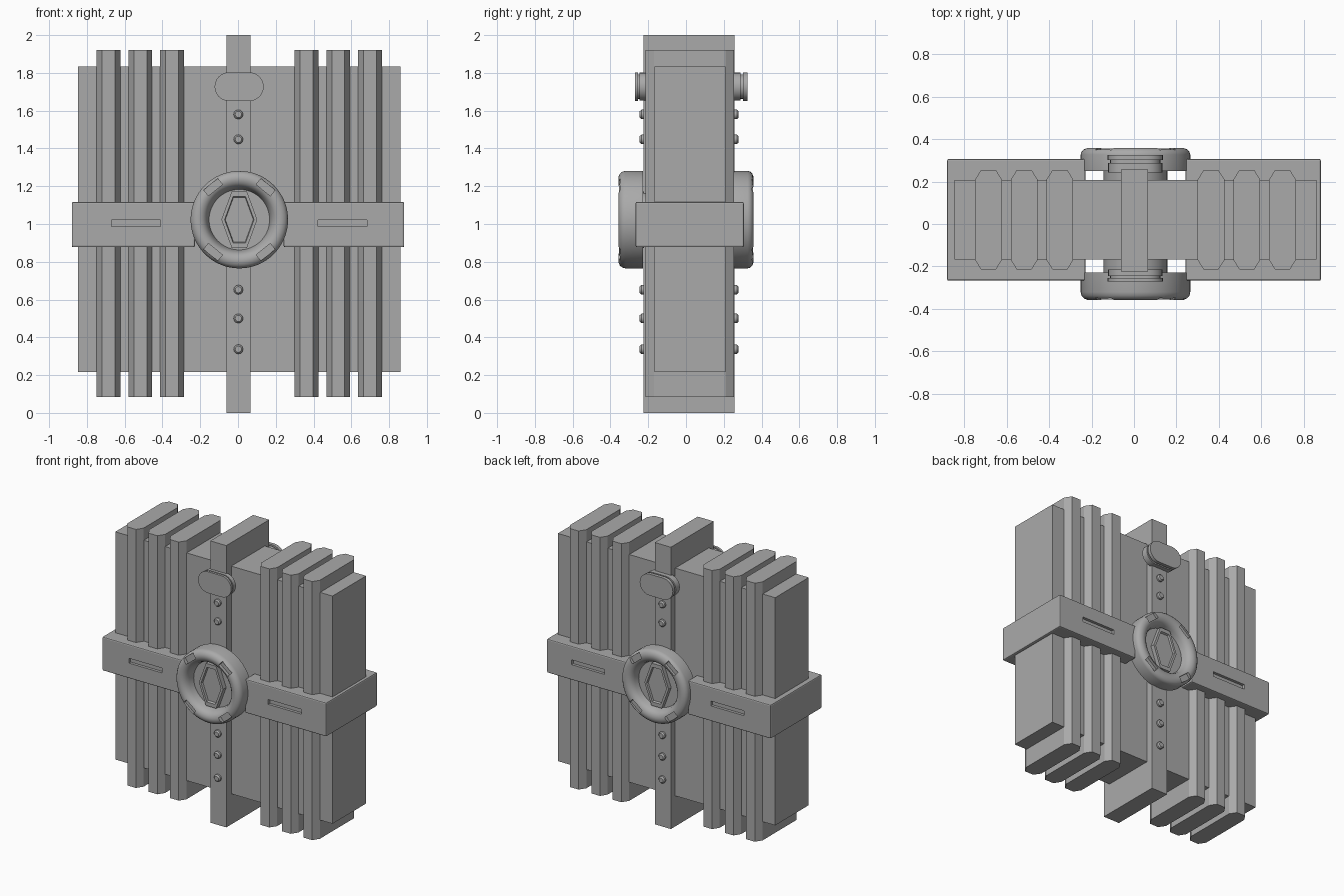
import bpy, bmesh, math
from mathutils import Matrix, Vector

if "Cube" in bpy.data.objects:
    bpy.data.objects.remove(bpy.data.objects["Cube"], do_unlink=True)

GREY = (0.4, 0.4, 0.4, 1.0)
mat = bpy.data.materials.new("mid grey")
mat.use_nodes = True
mat.diffuse_color = GREY
mat.node_tree.nodes["Principled BSDF"].inputs["Base Color"].default_value = GREY

CX, CY = 0.007, 0.02     # centre of the case
HUB_Z = 1.023            # height of the round emblem


def make(name, bm, matrix=None, smooth=False):
    bmesh.ops.recalc_face_normals(bm, faces=bm.faces)
    if matrix:
        bm.transform(matrix)
    mesh = bpy.data.meshes.new(name)
    bm.to_mesh(mesh)
    bm.free()
    mesh.materials.append(mat)
    obj = bpy.data.objects.new(name, mesh)
    bpy.context.collection.objects.link(obj)
    if smooth:
        select(obj)
        bpy.ops.object.shade_smooth_by_angle(angle=math.radians(35))
    return obj


def select(obj):
    bpy.ops.object.select_all(action='DESELECT')
    obj.select_set(True)
    bpy.context.view_layer.objects.active = obj


def box_bm(lo, hi, bevel=0):
    bm = bmesh.new()
    bmesh.ops.create_cube(bm, size=1)
    lo, hi = Vector(lo), Vector(hi)
    bm.transform(Matrix.Translation((lo + hi) / 2) @ Matrix.Diagonal((*(hi - lo), 1)))
    if bevel:
        bmesh.ops.bevel(bm, geom=bm.edges[:], offset=bevel, segments=2,
                        profile=0.5, affect='EDGES')
    return bm


def loft(rings, caps=True):
    """Skin a stack of closed loops with equal point counts."""
    bm = bmesh.new()
    loops = [[bm.verts.new(p) for p in ring] for ring in rings]
    n = len(loops[0])
    for a, b in zip(loops, loops[1:]):
        for i in range(n):
            j = (i + 1) % n
            bm.faces.new((a[i], a[j], b[j], b[i]))
    if caps:
        bm.faces.new(loops[0][::-1])
        bm.faces.new(loops[-1])
    return bm


def lathe(profile, sides):
    return loft([[(r * math.cos(t), r * math.sin(t), h)
                  for t in (2 * math.pi * i / sides for i in range(sides))]
                 for r, h in profile])


def cut(obj, cutters):
    for c in cutters:
        mod = obj.modifiers.new("recess", 'BOOLEAN')
        mod.operation, mod.solver, mod.object = 'DIFFERENCE', 'EXACT', c
        select(obj)
        bpy.ops.object.modifier_apply(modifier=mod.name)
        bpy.data.objects.remove(c, do_unlink=True)


def facing(side, x, y, z):
    """Place a part so its local z points out of the front or back."""
    turn = 0 if side == "front" else math.pi
    return (Matrix.Translation((x, y, z)) @ Matrix.Rotation(turn, 4, 'Z')
            @ Matrix.Rotation(math.pi / 2, 4, 'X'))


# Main block and central spine
make("body", box_bm((-0.846, -0.168, 0.217), (0.86, 0.208, 1.833)))
make("spine", box_bm((-0.061, -0.224, 0), (0.065, 0.257, 2)))

# Chamfered vertical slats
W, FLAT, D, STEP = 0.063, 0.034, 0.235, 0.19
outline = [(W, STEP), (FLAT, D), (-FLAT, D), (-W, STEP),
           (-W, -STEP), (-FLAT, -D), (FLAT, -D), (W, -STEP)]
for side, label in ((-1, "right"), (1, "left")):
    for k, x in enumerate((0.356, 0.524, 0.692)):
        cx = CX + side * x
        make(f"{label}_slat_{k + 1}",
             loft([[(cx + px, CY + py, z) for px, py in outline]
                   for z in (0.085, 1.92)]))

# Belt halves with slots on both faces
for side, label in ((-1, "right"), (1, "left")):
    xs = sorted((side * 0.88, CX + side * 0.235))
    belt = make(f"{label}_belt", box_bm((xs[0], -0.267, 0.877),
                                        (xs[1], 0.306, 1.117), 0.008))
    sx = CX + side * 0.547
    cut(belt, [make("slot_cutter", box_bm((sx - 0.13, y - 0.02, 0.986),
                                          (sx + 0.13, y + 0.02, 1.02)))
               for y in (-0.267, 0.306)])

# Axle drum linking both emblems
make("axle_drum", lathe([(0.15, -0.25), (0.15, 0.28)], 48),
     facing("front", CX, CY, HUB_Z), True)

# Emblem ring profile: outer wall, rounded rim, dished centre
ring_profile = [(0.258, 0), (0.258, 0.092), (0.254, 0.109), (0.243, 0.122),
                (0.226, 0.13), (0.21, 0.13), (0.192, 0.124), (0.178, 0.11),
                (0.168, 0.09), (0.16, 0.05)]


def hexagon(scale, h):
    pts = [(0.095, 0), (0.04, 0.15), (-0.04, 0.15),
           (-0.095, 0), (-0.04, -0.15), (0.04, -0.15)]
    return [(x * scale, y * scale, h) for x, y in pts]


def capsule(half, radius, h, steps=12):
    pts = []
    for sign, start in ((1, -math.pi / 2), (-1, math.pi / 2)):
        for i in range(steps + 1):
            t = start + math.pi * i / steps
            pts.append((sign * half + radius * math.cos(t), radius * math.sin(t), h))
    return pts


for side, y_ring, depth, y_face, y_clip in (("front", -0.228, 1.0, -0.224, -0.224),
                                            ("back", 0.25, 0.83, 0.257, 0.257)):
    place = facing(side, CX, y_ring, HUB_Z) @ Matrix.Diagonal((1, 1, depth, 1))
    ring = make(f"{side}_emblem_ring", lathe(ring_profile, 64), place)

    # Four rim recesses
    cutters = []
    for a in (51, 129, 231, 309):
        spot = (place @ Matrix.Rotation(math.radians(a), 4, 'Z')
                @ Matrix.Translation((0.221, 0, 0.13)))
        cutters.append(make("rim_cutter", box_bm((-0.02, -0.048, -0.025),
                                                 (0.02, 0.048, 0.03)), spot))
    cut(ring, cutters)
    select(ring)
    bpy.ops.object.shade_smooth_by_angle(angle=math.radians(35))

    # Elongated hexagon badge with a recessed panel
    make(f"{side}_badge", loft([hexagon(1, 0.04), hexagon(1, 0.085),
                                hexagon(0.82, 0.085), hexagon(0.78, 0.07)]), place)

    # Rivets down the spine
    for k, z in enumerate((0.337, 0.5, 0.652, 1.448, 1.58)):
        make(f"{side}_rivet_{k + 1}",
             lathe([(0.025, -0.01), (0.025, 0.012), (0.017, 0.021)], 12),
             facing(side, 0.002, y_face, z), True)

    # Grooved oval clip near the top
    tall = 0.047 if side == "front" else 0.068
    make(f"{side}_clip",
         loft([capsule(0.054, r, h * tall) for r, h in
               ((0.074, -0.2), (0.074, 0.45), (0.064, 0.45),
                (0.064, 0.65), (0.076, 0.65), (0.076, 1))]),
         facing(side, 0.006, y_clip, 1.727), True)
